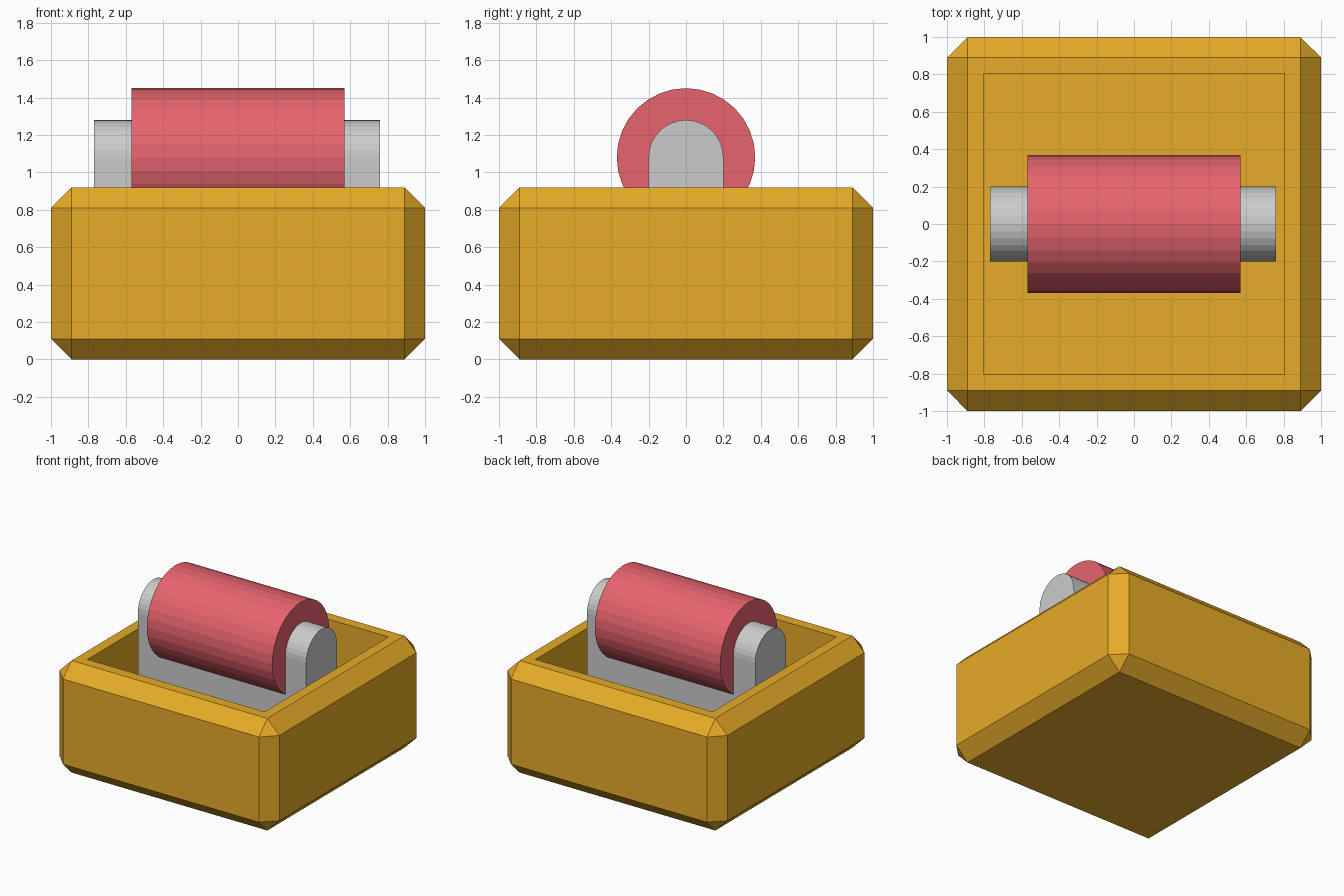
import bpy, bmesh, math

if "Cube" in bpy.data.objects:
    bpy.data.objects.remove(bpy.data.objects["Cube"])


def material(name, color):
    m = bpy.data.materials.new(name)
    m.diffuse_color = (*color, 1)
    m.use_nodes = True
    m.node_tree.nodes["Principled BSDF"].inputs["Base Color"].default_value = m.diffuse_color
    return m


def add_object(name, bm, mat=None):
    bmesh.ops.recalc_face_normals(bm, faces=bm.faces)
    me = bpy.data.meshes.new(name)
    bm.to_mesh(me)
    bm.free()
    ob = bpy.data.objects.new(name, me)
    bpy.context.collection.objects.link(ob)
    if mat:
        me.materials.append(mat)
    return ob


def extrude_x(name, profile, x0, x1, mat=None):
    """Sweep a closed (y, z) outline along x."""
    bm = bmesh.new()
    face = bm.faces.new([bm.verts.new((x0, y, z)) for y, z in profile])
    res = bmesh.ops.extrude_face_region(bm, geom=[face])
    moved = [g for g in res["geom"] if isinstance(g, bmesh.types.BMVert)]
    bmesh.ops.translate(bm, verts=moved, vec=(x1 - x0, 0, 0))
    # closing cap, in case the extrusion consumed the source face
    open_edges = [e for e in bm.edges if e.is_boundary]
    if open_edges:
        bmesh.ops.holes_fill(bm, edges=open_edges)
    return add_object(name, bm, mat)


def arc(r, a0, a1, n, cz):
    return [(r * math.cos(a0 + (a1 - a0) * i / n),
             cz + r * math.sin(a0 + (a1 - a0) * i / n)) for i in range(n + 1)]


gold = material("gold", (0.80, 0.41, 0.021))
red = material("red", (0.80, 0.127, 0.156))

HEIGHT, CHAMFER, FLOOR, AXIS_Z = 0.92, 0.11, 0.2, 1.08

# Chamfered tray with a square well
bm = bmesh.new()
bmesh.ops.create_cube(bm, size=1)
for v in bm.verts:
    v.co.x *= 2
    v.co.y *= 2
    v.co.z = (v.co.z + 0.5) * HEIGHT
bmesh.ops.bevel(bm, geom=bm.edges[:], offset=CHAMFER, segments=1,
                affect='EDGES', offset_type='OFFSET')
bmesh.ops.remove_doubles(bm, verts=bm.verts, dist=0.001)
top = max(bm.faces, key=lambda f: f.calc_center_median().z)
bmesh.ops.inset_region(bm, faces=[top], thickness=0.085, use_even_offset=True)
top = max((f for f in bm.faces if f.normal.z > 0.9),
          key=lambda f: -f.calc_center_median().xy.length)
res = bmesh.ops.extrude_discrete_faces(bm, faces=[top])
well = res["faces"][0]
bmesh.ops.translate(bm, verts=well.verts[:], vec=(0, 0, FLOOR - HEIGHT))
add_object("tray", bm, gold)

# Round-topped support slab standing in the well
slab = [(0.2, FLOOR)] + arc(0.2, 0, math.pi, 16, AXIS_Z) + [(-0.2, FLOOR)]
extrude_x("support", slab, -0.77, 0.76)

# Roller around the top of the support
extrude_x("roller", arc(0.37, 0, 2 * math.pi, 32, AXIS_Z)[:-1], -0.57, 0.57, red)
